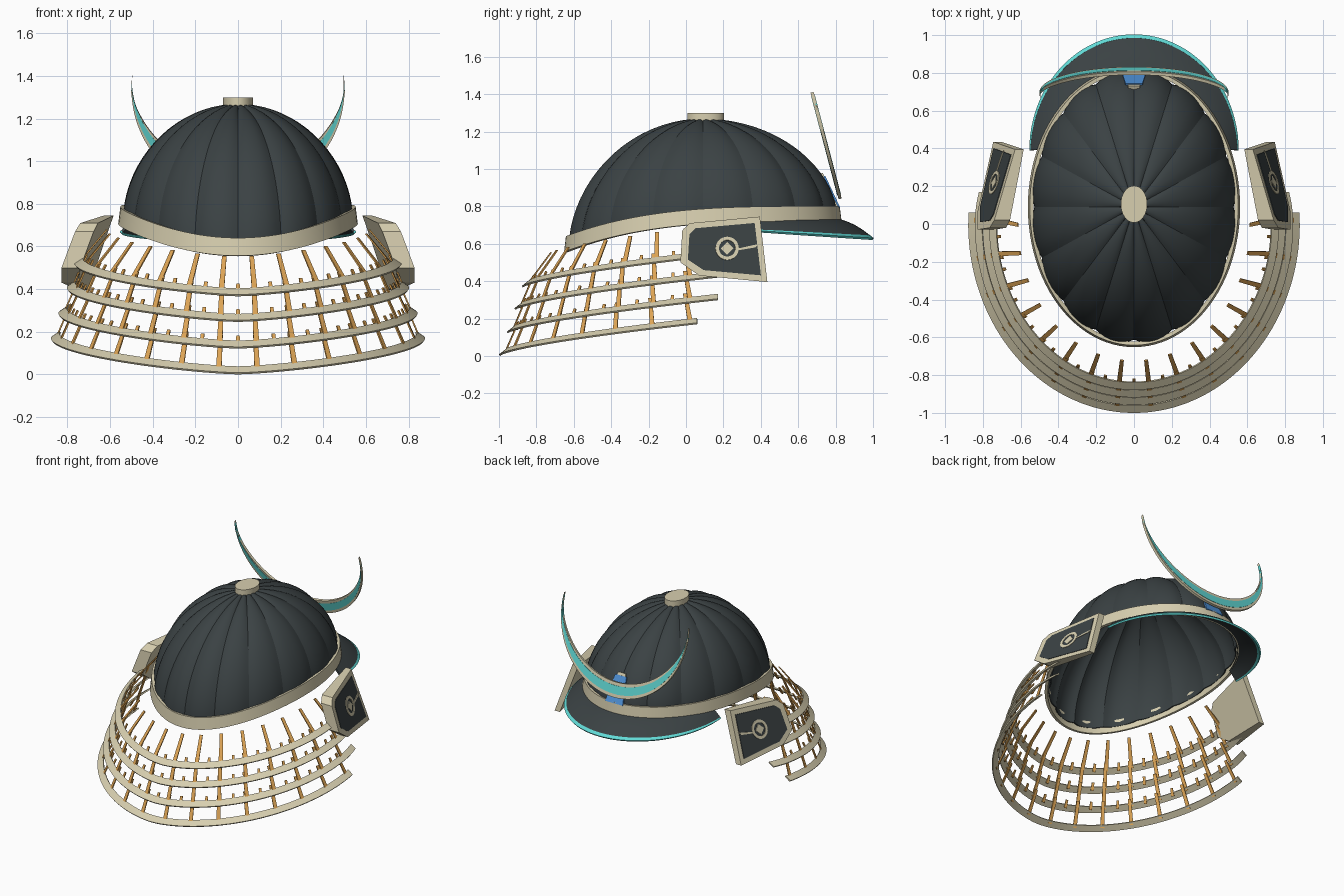
import bpy, bmesh
from math import sin, cos, pi, radians, asin
from mathutils import Vector

cube = bpy.data.objects.get("Cube")
if cube:
    bpy.data.objects.remove(cube)


def material(name, rgb):
    m = bpy.data.materials.new(name)
    m.use_nodes = True
    m.diffuse_color = (*rgb, 1)
    m.node_tree.nodes["Principled BSDF"].inputs["Base Color"].default_value = (*rgb, 1)
    return m


DARK = material("charcoal", (0.043, 0.054, 0.057))
CREAM = material("ivory", (0.68, 0.62, 0.43))
CYAN = material("turquoise", (0.12, 0.70, 0.67))
BLUE = material("blue", (0.08, 0.29, 0.70))
CORD = material("amber_cord", (0.72, 0.37, 0.09))


def finish(name, bm, mat, thick=0, smooth=None):
    bmesh.ops.recalc_face_normals(bm, faces=bm.faces)
    mesh = bpy.data.meshes.new(name)
    bm.to_mesh(mesh)
    bm.free()
    ob = bpy.data.objects.new(name, mesh)
    bpy.context.collection.objects.link(ob)
    mesh.materials.append(mat)
    bpy.ops.object.select_all(action='DESELECT')
    ob.select_set(True)
    bpy.context.view_layer.objects.active = ob
    if thick:
        # Applied before shading, so that the rims stay crisp
        mod = ob.modifiers.new("thickness", 'SOLIDIFY')
        mod.thickness, mod.offset = thick, 0
        bpy.ops.object.modifier_apply(modifier=mod.name)
    if smooth:
        bpy.ops.object.shade_smooth_by_angle(angle=radians(smooth))


def sheet(name, f, nu, nv, mat, thick=0, closed=False, smooth=30):
    """Surface from f(u, v), with u and v running from 0 to 1."""
    bm = bmesh.new()
    rows = [[bm.verts.new(f(i / nu, j / nv)) for j in range(nv + 1)]
            for i in range(nu if closed else nu + 1)]
    for i in range(nu):
        a, b = rows[i], rows[(i + 1) % len(rows)]
        for j in range(nv):
            bm.faces.new((a[j], b[j], b[j + 1], a[j + 1]))
    bmesh.ops.remove_doubles(bm, verts=bm.verts, dist=1e-5)
    finish(name, bm, mat, thick, smooth)


def prism(bm, bottom, top):
    """Solid between two matching outlines."""
    a, b = [bm.verts.new(p) for p in bottom], [bm.verts.new(p) for p in top]
    bm.faces.new(a)
    bm.faces.new(b)
    for i in range(len(a)):
        j = (i + 1) % len(a)
        bm.faces.new((a[i], a[j], b[j], b[i]))


# Helmet bowl: sixteen bulging gores above a swooping rim
CY, RX, RY, TOP = 0.09, 0.54, 0.72, 1.265


def rim_z(y):
    return 0.72 - 0.16 * (max(0, 0.83 - y) / 1.46) ** 3.5


def rim(a, grow, lift):
    y = CY + (RY + grow) * sin(a)
    return Vector(((RX + grow) * cos(a), y, rim_z(y) + lift))


def bowl(u, v):
    a, t = u * 2 * pi, 0.06 + v * (pi / 2 - 0.06)
    base = rim(a, 0, 0.03)
    groove = (0.012 + 0.018 * sin(t)) * (1 - abs(sin(8 * a))) ** 1.3
    k, h = sin(t) * (1 - groove), cos(t) ** 1.1 * (1 - groove)
    return (base.x * k, CY + (base.y - CY) * k, base.z + (TOP - base.z) * h)


sheet("helmet_bowl", bowl, 128, 18, DARK, 0.008, True, 18)
sheet("rim_band", lambda u, v: rim(u * 2 * pi, 0.012 - 0.01 * v, 0.08 * v),
      96, 1, CREAM, 0.02, True)

# Crown knob
bm = bmesh.new()
bmesh.ops.create_cone(bm, cap_ends=True, segments=32, radius1=0.07, radius2=0.07, depth=0.06)
for vert in bm.verts:
    vert.co = (vert.co.x, vert.co.y * 1.4 + 0.105, vert.co.z + 1.27)
finish("crown_knob", bm, CREAM, smooth=30)

# Visor with a coloured trim along its outer edge
A0 = asin(0.31 / 0.735)


def visor(lo, hi):
    def f(u, v):
        w, s = lo + (hi - lo) * v, u * pi
        inner = rim(A0 + u * (pi - 2 * A0), 0, 0.01)
        outer = Vector((0.55 * cos(s), 0.39 + 0.61 * sin(s), 0.665 - 0.04 * sin(s)))
        return inner.lerp(outer, w) + Vector((0, 0, 0.015 * sin(pi * w) * sin(s)))
    return f


sheet("visor", visor(0, 0.91), 48, 4, DARK, 0.012, smooth=40)
sheet("visor_trim", visor(0.90, 1), 48, 1, CYAN, 0.013)


# Crescent crest, leaning back, with an inlay on both faces
def crescent(lo, hi):
    def f(u, v):
        s = (u * 2 - 1) * pi / 2
        x1, z1 = 0.5 * sin(s * 1.089), 1.34 - 0.5 * cos(s * 1.089)
        x2, z2 = 0.52 * sin(s * 0.83), 1.46 - 0.52 * cos(s * 0.83)
        w = lo + (hi - lo) * v
        x, z = x1 + (x2 - x1) * w, z1 + (z2 - z1) * w
        return (x, 0.824 - 0.263 * (z - 0.84), z)
    return f


sheet("crest_frame", crescent(0, 1), 48, 2, CREAM, 0.017)
sheet("crest_inlay", crescent(0.22, 0.78), 48, 2, CYAN, 0.021)


# Crest holder: tapered backing with a coloured plate
def holder(name, w0, w1, low, high, depth, mat):
    bm = bmesh.new()
    pts = [(-w0, *low), (w0, *low), (w1, *high), (-w1, *high)]
    prism(bm, pts, [(x, y + depth, z + depth * 0.5) for x, y, z in pts])
    finish(name, bm, mat)


holder("crest_holder_backing", 0.055, 0.03, (0.785, 0.785), (0.70, 0.965), 0.03, CREAM)
holder("crest_holder_plate", 0.07, 0.045, (0.815, 0.79), (0.735, 0.96), 0.009, BLUE)

# Side flaps: framed shields, thicker to the rear, with a ring and diamond ornament
OUTLINE = [(-0.02, 0.67), (0.02, 0.71), (0.395, 0.745), (0.435, 0.395), (0.07, 0.43), (-0.03, 0.50)]
MID = (0.22, 0.575)


def shrink(pts, k, l):
    return [(MID[0] + (y - MID[0]) * k, MID[1] + (z - MID[1]) * l) for y, z in pts]


def on_flap(side, pts, depth, flare=0.26):
    return [(side * (0.63 + (0.74 - z) * 0.36 + (0.4 - y) * flare + depth), y, z) for y, z in pts]


def circle(r, n):
    return [(MID[0] + r * cos(2 * pi * i / n), MID[1] + r * sin(2 * pi * i / n)) for i in range(n)]


for side, word in ((1, "left"), (-1, "right")):
    def plate(name, pts, mat, depth, back, flare=0.26):
        bm = bmesh.new()
        prism(bm, on_flap(side, pts, back, flare), on_flap(side, pts, depth))
        finish(word + name, bm, mat)

    plate("_flap", OUTLINE, CREAM, 0, -0.045, 0.16)
    plate("_flap_panel", shrink(OUTLINE, 0.84, 0.80), DARK, 0.004, -0.001)
    plate("_flap_diamond", circle(0.034, 4), CREAM, 0.008, 0.004)
    plate("_flap_stem", [(0.28, 0.565), (0.37, 0.58), (0.39, 0.60), (0.37, 0.595), (0.28, 0.575)],
          CREAM, 0.008, 0.004)
    outer, inner = (on_flap(side, circle(r, 32), 0.006) for r in (0.062, 0.044))
    sheet(word + "_flap_ring",
          lambda u, v: (inner if v > 0.5 else outer)[round(u * 32) % 32],
          32, 1, CREAM, 0.004, True)

# Neck guard: four flared bands, each (half width, back reach, back height, front end)
BANDS = [(0.765, 0.875, 0.37, 0.10), (0.80, 0.915, 0.25, 0.24),
         (0.84, 0.955, 0.125, 0.17), (0.875, 0.997, 0.004, 0.06)]


def guard(band, a, inset, lift):
    """Point at angle a from the back; past the sides the band runs forward."""
    wide, reach, z0, end = band
    if abs(a) <= pi / 2:
        x, y = (wide - inset) * sin(a), -(reach - inset) * cos(a)
    else:
        x, y = (wide - inset) * (1 if a > 0 else -1), (abs(a) - pi / 2) * 0.9
        x *= 1 - 0.9 * y * y
    t = max(0, (y + reach - inset) / 1.06)
    return Vector((x, y, z0 + 0.17 * t ** 0.7 + lift))


def band_surface(band):
    reach = pi / 2 + band[3] / 0.9
    return lambda u, v: guard(band, (u * 2 - 1) * reach, 0.038 * v, 0.03 * v)


for n, band in enumerate(BANDS):
    sheet(f"neck_band_{n + 1}", band_surface(band), 80, 1, CREAM, 0.01)


# Lacing cords between the bands, with short tabs standing between them
def strip(bm, p, q, a, w=0.013):
    across = Vector((cos(a), sin(a), 0)) * w
    out = Vector((sin(a), -cos(a), 0.6)) * 0.003
    prism(bm, [p - across - out, p + across - out, p + across + out, p - across + out],
          [q - across * 0.8 - out, q + across * 0.8 - out,
           q + across * 0.8 + out, q - across * 0.8 + out])


bm = bmesh.new()
for i in range(-8, 8):
    a = radians((i + 0.5) * 12.2)
    for n, band in enumerate(BANDS):
        foot = guard(band, a, 0.025, 0.012)
        if n == 0:
            head = guard(band, a * 0.98, 0.15, 0.18)
        else:
            head = guard(BANDS[n - 1], a * 0.98, 0.055, 0.055)
        strip(bm, foot, head, a)
finish("lacing_cords", bm, CORD)

bm = bmesh.new()
for i in range(-7, 8):
    a = radians(i * 12.2)
    for band in BANDS[:3]:
        strip(bm, guard(band, a, 0.03, 0.005), guard(band, a, 0.055, 0.055), a, 0.01)
finish("lacing_tabs", bm, CORD)
